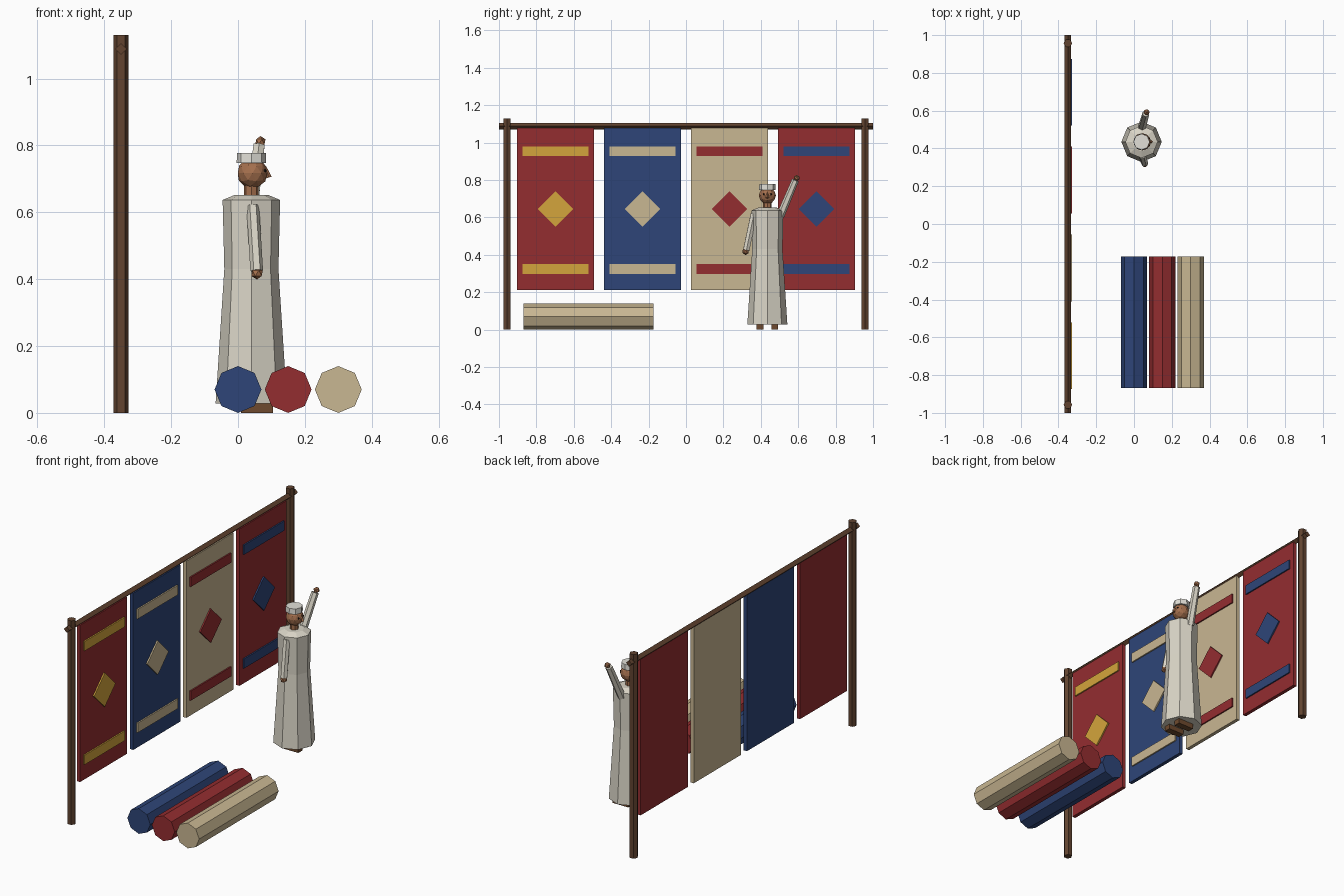
import bpy, bmesh, math
from mathutils import Vector, Matrix

cube = bpy.data.objects.get("Cube")
if cube:
    bpy.data.objects.remove(cube, do_unlink=True)


def material(name, rgb):
    lin = [((c / 255 + 0.055) / 1.055) ** 2.4 for c in rgb]
    m = bpy.data.materials.new(name)
    m.use_nodes = True
    m.diffuse_color = (*lin, 1)
    bsdf = next(n for n in m.node_tree.nodes if n.type == 'BSDF_PRINCIPLED')
    bsdf.inputs["Base Color"].default_value = (*lin, 1)
    return m


red = material("red cloth", (148, 45, 48))
blue = material("blue cloth", (46, 69, 120))
beige = material("beige cloth", (201, 183, 146))
gold = material("gold cloth", (212, 165, 60))
linen = material("white linen", (218, 213, 199))
cap_white = material("cap white", (226, 224, 216))
skin = material("skin", (165, 112, 78))
wood = material("dark wood", (98, 68, 48))
leather = material("brown leather", (110, 74, 46))
dark = material("dark eye", (35, 25, 20))


def finish(name, bm, mat):
    bmesh.ops.recalc_face_normals(bm, faces=bm.faces)
    me = bpy.data.meshes.new(name)
    bm.to_mesh(me)
    bm.free()
    me.materials.append(mat)
    ob = bpy.data.objects.new(name, me)
    bpy.context.collection.objects.link(ob)
    return ob


def box(name, centre, size, mat, turn=0):
    """Box, optionally turned about the x axis."""
    bm = bmesh.new()
    bmesh.ops.create_cube(bm, size=1, matrix=Matrix.Translation(centre)
                          @ Matrix.Rotation(turn, 4, 'X') @ Matrix.Diagonal((*size, 1)))
    return finish(name, bm, mat)


def rod(name, a, b, r1, r2, sides, mat):
    """Tapered prism between two points."""
    a, b = Vector(a), Vector(b)
    bm = bmesh.new()
    rot = Vector((0, 0, 1)).rotation_difference(b - a).to_matrix().to_4x4()
    bmesh.ops.create_cone(bm, cap_ends=True, segments=sides, radius1=r1, radius2=r2,
                          depth=(b - a).length,
                          matrix=Matrix.Translation((a + b) / 2) @ rot)
    return finish(name, bm, mat)


def ball(name, centre, r, level, mat):
    bm = bmesh.new()
    bmesh.ops.create_icosphere(bm, subdivisions=level, radius=r,
                               matrix=Matrix.Translation(centre))
    return finish(name, bm, mat)


def turned(name, x, y, profile, sides, mat):
    """Stacked rings of (radius, height), capped at both ends."""
    bm = bmesh.new()
    rings = [[bm.verts.new((x + r * math.cos(i * math.tau / sides),
                            y + r * math.sin(i * math.tau / sides), z))
              for i in range(sides)] for r, z in profile]
    for lo, hi in zip(rings, rings[1:]):
        for i in range(sides):
            j = (i + 1) % sides
            bm.faces.new((lo[i], lo[j], hi[j], hi[i]))
    bm.faces.new(rings[0])
    bm.faces.new(rings[-1])
    return finish(name, bm, mat)


# Hanging frame
FRAME_X = -0.35
for side, y in (("right", -0.957), ("left", 0.957)):
    turned(side + "_post", FRAME_X, y, [(0.0225, 0), (0.0225, 1.13)], 6, wood)
rod("top_beam", (FRAME_X, -1, 1.088), (FRAME_X, 1, 1.088), 0.017, 0.017, 4, wood)

# Hanging rugs with two stripes and a diamond each
for i, (ground, pattern) in enumerate(((red, gold), (blue, beige), (beige, red), (red, blue))):
    y = (i - 1.5) * 0.465
    box(f"rug_{i}", (-0.345, y, 0.645), (0.02, 0.412, 0.868), ground)
    for part, z in (("upper", 0.954), ("lower", 0.324)):
        box(f"rug_{i}_{part}_stripe", (-0.332, y, z), (0.009, 0.353, 0.053), pattern)
    box(f"rug_{i}_diamond", (-0.332, y, 0.645), (0.009, 0.133, 0.133), pattern, math.pi / 4)

# Rolled rugs on the ground
for name, x, mat in (("blue", 0, blue), ("red", 0.15, red), ("beige", 0.3, beige)):
    rod(name + "_rolled_rug", (x, -0.868, 0.07), (x, -0.173, 0.07), 0.07, 0.07, 8, mat)

# Merchant, facing +x
X, Y = 0.04, 0.435
turned("robe", X, Y, [(0.107, 0.028), (0.081, 0.43), (0.086, 0.637), (0.05, 0.652)], 8, linen)
turned("neck", X, Y, [(0.022, 0.64), (0.022, 0.70)], 8, skin)
ball("head", (X + 0.003, Y, 0.717), 0.046, 2, skin)
turned("cap", X, Y, [(0.044, 0.748), (0.043, 0.778)], 8, cap_white)
rod("nose", (X + 0.052, Y, 0.704), (X + 0.042, Y, 0.738), 0.009, 0.002, 4, skin)
for side, s in (("right", -1), ("left", 1)):
    ball(side + "_eye", (X + 0.04, Y + s * 0.019, 0.724), 0.006, 1, dark)
    box(side + "_shoe", (X + 0.017, Y + s * 0.039, 0.015), (0.095, 0.036, 0.03), leather)

# Arms: left one raised, right one hanging
rod("left_sleeve", (X, Y + 0.07, 0.61), (0.063, 0.585, 0.8), 0.022, 0.019, 6, linen)
ball("left_hand", (0.067, 0.592, 0.811), 0.017, 1, skin)
rod("right_sleeve", (X + 0.004, Y - 0.072, 0.62), (0.056, 0.322, 0.425), 0.019, 0.019, 6, linen)
ball("right_hand", (0.057, 0.319, 0.418), 0.019, 1, skin)
